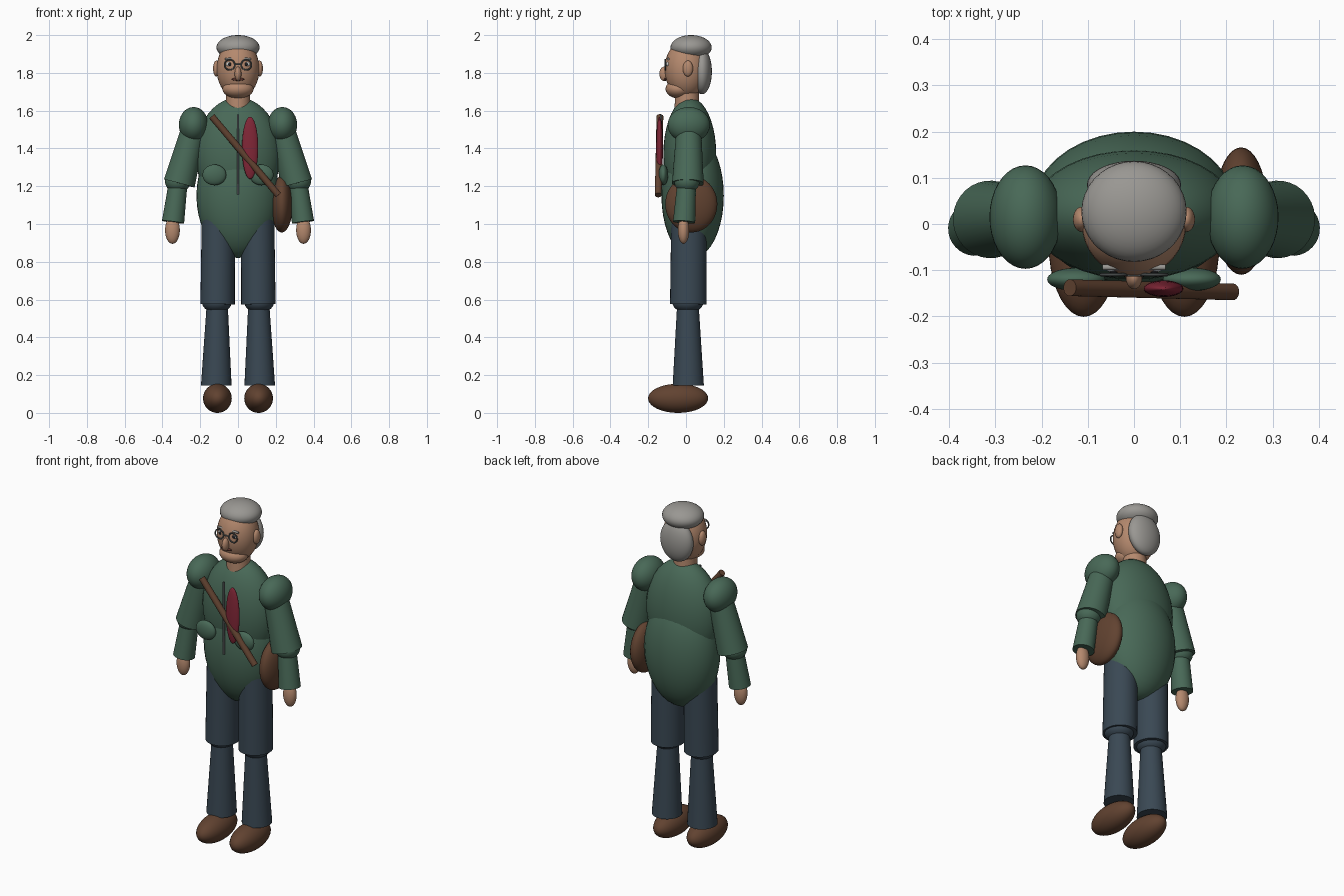
import bpy
from mathutils import Vector

default_cube = bpy.data.objects.get("Cube")
if default_cube:
    bpy.data.objects.remove(default_cube, do_unlink=True)


def make_material(name, rgb):
    mat = bpy.data.materials.new(name)
    mat.use_nodes = True
    mat.diffuse_color = (*rgb, 1)
    mat.node_tree.nodes["Principled BSDF"].inputs["Base Color"].default_value = (*rgb, 1)
    return mat


GREEN = make_material("jacket green", (0.065, 0.14, 0.095))
BLUE = make_material("trouser blue", (0.042, 0.065, 0.088))
BROWN = make_material("leather brown", (0.12, 0.055, 0.03))
SKIN = make_material("skin", (0.46, 0.25, 0.155))
HAIR = make_material("grey hair", (0.32, 0.31, 0.29))
RED = make_material("scarf red", (0.22, 0.02, 0.038))
METAL = make_material("dark metal", (0.09, 0.1, 0.1))
BLACK = make_material("black", (0.015, 0.015, 0.018))
LIP = make_material("mouth brown", (0.12, 0.04, 0.03))
WHITE = make_material("eye white", (0.6, 0.6, 0.57))


def finish(name, mat):
    ob = bpy.context.object
    ob.name = name
    ob.data.materials.append(mat)
    bpy.ops.object.transform_apply(location=False, rotation=True, scale=True)
    bpy.ops.object.shade_smooth_by_angle()
    return ob


def ball(name, mat, center, radii):
    bpy.ops.mesh.primitive_uv_sphere_add(segments=36, ring_count=20, location=center)
    bpy.context.object.scale = radii
    return finish(name, mat)


def limb(name, mat, start, end, r_start, r_end, depth_scale=1.0):
    """Tapered cylinder from start to end."""
    a, b = Vector(start), Vector(end)
    bpy.ops.mesh.primitive_cone_add(vertices=32, radius1=r_start, radius2=r_end,
                                    depth=(b - a).length, location=(a + b) / 2)
    ob = bpy.context.object
    ob.scale.y = depth_scale
    bpy.ops.object.transform_apply(location=False, rotation=False, scale=True)
    ob.rotation_mode = 'QUATERNION'
    ob.rotation_quaternion = Vector((0, 0, 1)).rotation_difference(b - a)
    return finish(name, mat)


# Torso
ball("chest", GREEN, (0, 0.02, 1.37), (0.225, 0.14, 0.3))
ball("belly", GREEN, (0, 0.035, 1.15), (0.22, 0.165, 0.33))

# Head
limb("neck", SKIN, (0, 0.005, 1.6), (0, 0.005, 1.76), 0.066, 0.06)
ball("head", SKIN, (0, 0, 1.82), (0.113, 0.113, 0.155))
ball("jaw", SKIN, (0, -0.038, 1.715), (0.082, 0.07, 0.05))
ball("nose", SKIN, (0, -0.115, 1.795), (0.018, 0.026, 0.038))
ball("mouth", LIP, (0, -0.108, 1.766), (0.034, 0.008, 0.008))
ball("hair_top", HAIR, (0, 0.027, 1.935), (0.114, 0.109, 0.065))
ball("hair_back", HAIR, (0, 0.085, 1.807), (0.102, 0.052, 0.12))
limb("glasses_bridge", METAL, (-0.02, -0.11, 1.845), (0.02, -0.11, 1.845), 0.004, 0.004)

# Mirrored parts
for side, s in (("left", 1), ("right", -1)):
    # Face
    ball(side + "_ear", SKIN, (s * 0.114, 0.01, 1.823), (0.018, 0.027, 0.042))
    ball(side + "_eye", WHITE, (s * 0.044, -0.094, 1.846), (0.019, 0.011, 0.013))
    ball(side + "_pupil", BLACK, (s * 0.044, -0.103, 1.846), (0.009, 0.005, 0.009))
    limb(side + "_eyebrow", HAIR, (s * 0.02, -0.094, 1.876),
         (s * 0.068, -0.094, 1.873), 0.006, 0.006)
    bpy.ops.mesh.primitive_torus_add(location=(s * 0.044, -0.11, 1.843),
                                     rotation=(1.5708, 0, 0), major_radius=0.027,
                                     minor_radius=0.004, major_segments=32, minor_segments=8)
    finish(side + "_glasses_rim", METAL)

    # Arm
    ball(side + "_shoulder", GREEN, (s * 0.235, 0.015, 1.525), (0.078, 0.112, 0.094))
    limb(side + "_upper_arm", GREEN, (s * 0.235, 0.015, 1.5),
         (s * 0.311, 0.01, 1.215), 0.066, 0.084)
    ball(side + "_elbow", GREEN, (s * 0.319, 0.005, 1.225), (0.067, 0.067, 0.06))
    limb(side + "_forearm", GREEN, (s * 0.318, 0.003, 1.21),
         (s * 0.344, -0.01, 1.01), 0.05, 0.059)
    ball(side + "_hand", SKIN, (s * 0.347, -0.013, 0.967), (0.039, 0.03, 0.072))

    # Leg
    limb(side + "_thigh", BLUE, (s * 0.108, 0.012, 0.575),
         (s * 0.104, 0.015, 1.03), 0.091, 0.088, 1.06)
    ball(side + "_knee", BLUE, (s * 0.112, 0.01, 0.585), (0.078, 0.082, 0.055))
    limb(side + "_shin", BLUE, (s * 0.115, 0.012, 0.145),
         (s * 0.11, 0.01, 0.57), 0.081, 0.056, 1.02)
    ball(side + "_shoe", BROWN, (s * 0.109, -0.042, 0.077), (0.076, 0.159, 0.077))

    # Jacket pocket
    ball(side + "_pocket", GREEN, (s * 0.125, -0.12, 1.26), (0.063, 0.025, 0.055))

# Jacket front and accessories
limb("zip", METAL, (0, -0.132, 1.155), (0, -0.132, 1.58), 0.006, 0.006)
ball("scarf", RED, (0.064, -0.14, 1.403), (0.043, 0.018, 0.165))
limb("bag_strap", BROWN, (-0.139, -0.138, 1.57), (0.214, -0.147, 1.153), 0.018, 0.018)
ball("bag", BROWN, (0.232, 0.028, 1.105), (0.058, 0.138, 0.15))
